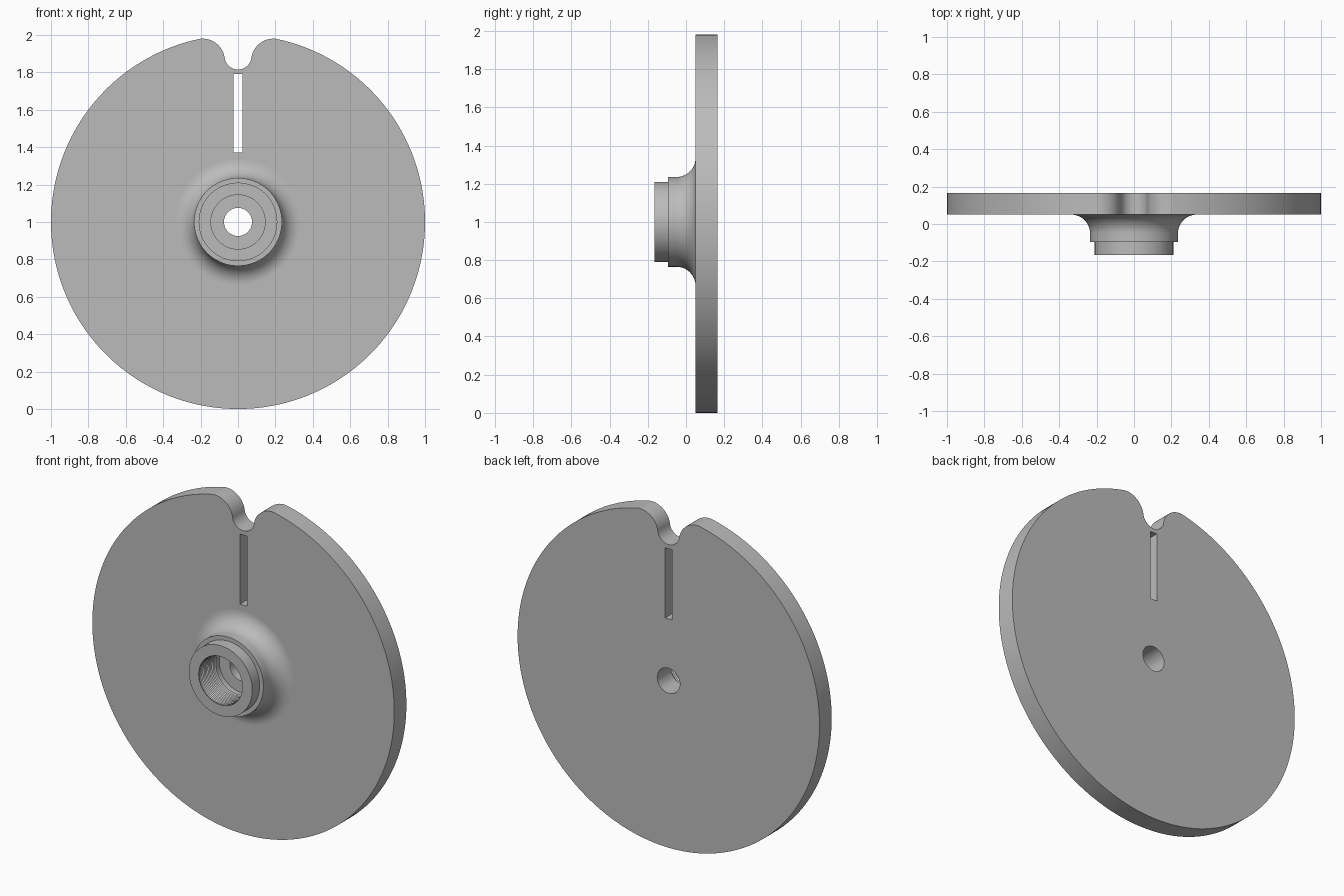
import bpy, bmesh
from math import sin, cos, pi, atan2, radians
from mathutils import Vector

cube = bpy.data.objects.get("Cube")
if cube:
    bpy.data.objects.remove(cube)

grey = bpy.data.materials.new("plain_grey")
grey.use_nodes = True
colour = (0.5, 0.5, 0.5, 1)
grey.diffuse_color = colour
grey.node_tree.nodes["Principled BSDF"].inputs["Base Color"].default_value = colour

AXIS_Z = 1.0
BORE = 0.075
PLATE_FRONT, PLATE_BACK = 0.05, 0.165


def arc(cx, cy, r, start, end, steps):
    """Points along an arc, angles in radians."""
    return [(cx + r * cos(start + (end - start) * i / steps),
             cy + r * sin(start + (end - start) * i / steps)) for i in range(steps + 1)]


def finish(obj):
    obj.data.materials.clear()
    obj.data.materials.append(grey)
    bpy.ops.object.select_all(action='DESELECT')
    obj.select_set(True)
    bpy.context.view_layer.objects.active = obj
    bpy.ops.object.shade_smooth_by_angle(angle=radians(30))


# Plate outline: large rim, two rounded lobes and the U notch between them
lobe_x, lobe_z, lobe_r = 0.19, 0.86, 0.12
notch_z, notch_r = 0.887, 0.072
rim = atan2(lobe_z, lobe_x)
meet = atan2(notch_z - lobe_z, lobe_x)
outline = arc(0, 0, 1, rim, pi - rim - 2 * pi, 180)
outline += arc(-lobe_x, lobe_z, lobe_r, pi - rim, meet, 20)[1:]
outline += arc(0, notch_z, notch_r, pi + meet, 2 * pi - meet, 20)[1:]
outline += arc(lobe_x, lobe_z, lobe_r, pi - meet, rim, 20)[1:-1]
slot = [(-0.023, 0.37), (0.023, 0.37), (0.023, 0.79), (-0.023, 0.79)]
hole = arc(0, 0, BORE, 0, 2 * pi, 96)[:-1]

# Plate: filled outline with slot and bore, extruded to thickness
curve = bpy.data.curves.new("plate_outline", 'CURVE')
curve.dimensions = '2D'
curve.fill_mode = 'BOTH'
curve.extrude = (PLATE_BACK - PLATE_FRONT) / 2
for loop in (outline, slot, hole):
    spline = curve.splines.new('POLY')
    spline.points.add(len(loop) - 1)
    for point, (x, y) in zip(spline.points, loop):
        point.co = (x, y, 0, 1)
    spline.use_cyclic_u = True
plate = bpy.data.objects.new("slotted_plate", curve)
bpy.context.collection.objects.link(plate)
plate.location = (0, (PLATE_FRONT + PLATE_BACK) / 2, AXIS_Z)
plate.rotation_euler.x = pi / 2
bpy.context.view_layer.objects.active = plate
plate.select_set(True)
bpy.ops.object.convert(target='MESH')
plate = bpy.context.object
bm = bmesh.new()
bm.from_mesh(plate.data)
bmesh.ops.remove_doubles(bm, verts=bm.verts, dist=0.0001)
bmesh.ops.recalc_face_normals(bm, faces=bm.faces)
bm.to_mesh(plate.data)
bm.free()
finish(plate)

# Hub profile as (radius, y): flared foot, collar, spigot, threaded socket, bore
FLOOR, FACE, THREAD = 0.03, -0.165, 0.145
profile = arc(0.335, -0.05, 0.1, pi / 2, pi, 16)
profile += [(0.235, -0.095), (0.21, -0.095), (0.21, FACE), (THREAD, FACE)]
turns, pitch = 13, 0.012
for i in range(turns):
    y = FACE + 0.006 + i * pitch
    profile += [(THREAD, y), (THREAD + 0.007, y + pitch / 2)]
profile += [(THREAD, FACE + 0.006 + turns * pitch), (THREAD, FLOOR),
            (BORE, FLOOR), (BORE, PLATE_FRONT)]

# Hub: profile turned round the y axis
bm = bmesh.new()
verts = [bm.verts.new((r, y, 0)) for r, y in profile]
edges = [bm.edges.new(pair) for pair in zip(verts, verts[1:])]
bmesh.ops.spin(bm, geom=verts + edges, cent=(0, 0, 0), axis=Vector((0, 1, 0)),
               angle=2 * pi, steps=96, use_duplicate=False)
bmesh.ops.remove_doubles(bm, verts=bm.verts, dist=0.0001)
bmesh.ops.recalc_face_normals(bm, faces=bm.faces)
# The front ring must face forward
front = min(bm.faces, key=lambda f: f.calc_center_median().y)
if front.normal.y > 0:
    bmesh.ops.reverse_faces(bm, faces=bm.faces)
mesh = bpy.data.meshes.new("threaded_hub")
bm.to_mesh(mesh)
bm.free()
hub = bpy.data.objects.new("threaded_hub", mesh)
bpy.context.collection.objects.link(hub)
hub.location.z = AXIS_Z
finish(hub)
